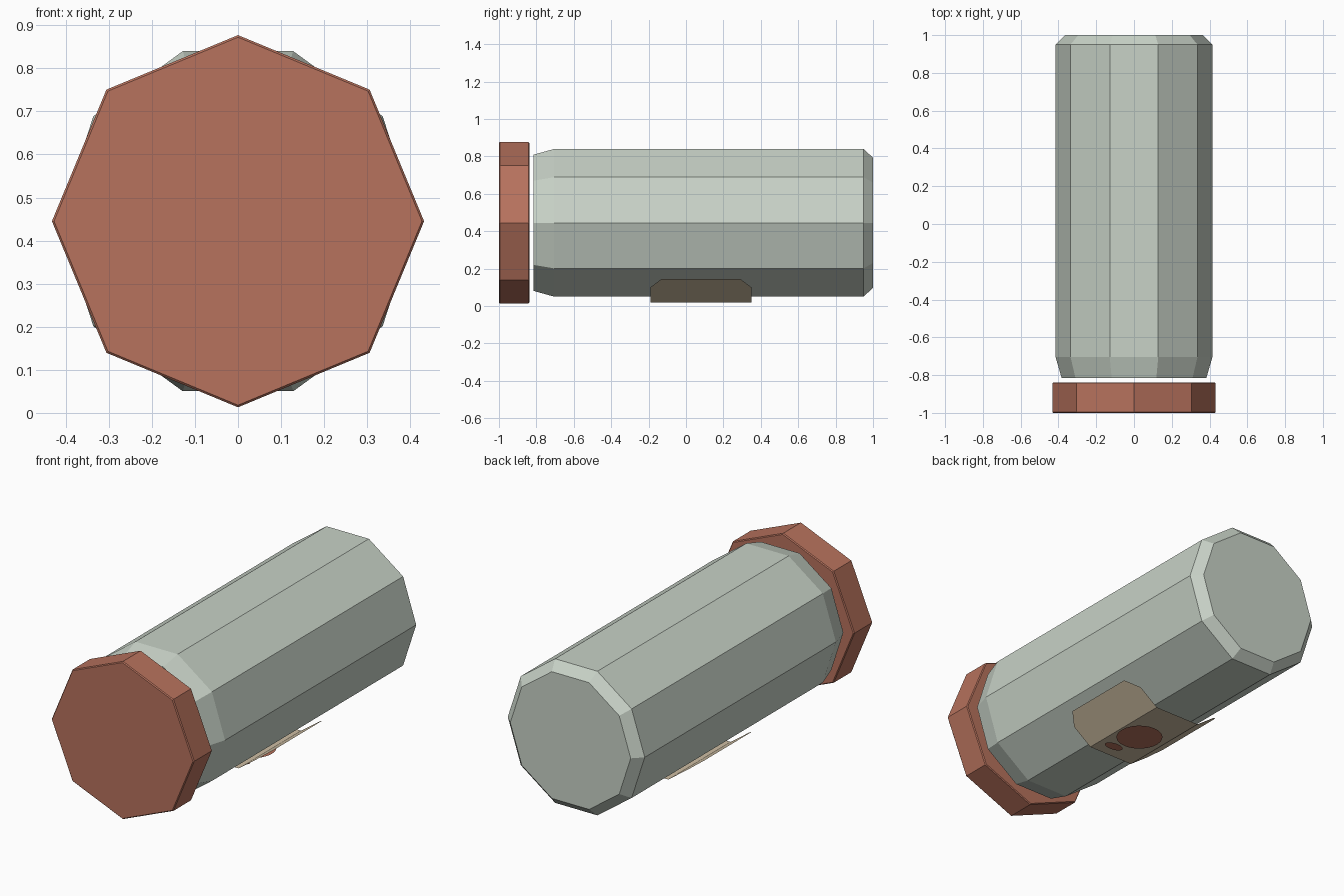
import bpy, bmesh, math
from mathutils import Vector

if "Cube" in bpy.data.objects:
    bpy.data.objects.remove(bpy.data.objects["Cube"], do_unlink=True)

AXIS_Z = 0.445


def material(name, rgb):
    def lin(c):
        c /= 255
        return c / 12.92 if c < 0.04045 else ((c + 0.055) / 1.055) ** 2.4
    col = (*[lin(c) for c in rgb], 1)
    m = bpy.data.materials.new(name)
    m.use_nodes = True
    m.diffuse_color = col
    m.node_tree.nodes["Principled BSDF"].inputs["Base Color"].default_value = col
    return m


def finish(name, bm, mat):
    me = bpy.data.meshes.new(name)
    bm.to_mesh(me)
    bm.free()
    me.materials.append(mat)
    ob = bpy.data.objects.new(name, me)
    bpy.context.collection.objects.link(ob)
    return ob


def lathe(name, profile, sides, mat):
    """Closed prism along y from (y, radius) rings, first vertex on +x."""
    bm = bmesh.new()
    rings = []
    for y, r in profile:
        angles = [math.tau * i / sides for i in range(sides)]
        rings.append([bm.verts.new((r * math.cos(a), y, AXIS_Z + r * math.sin(a)))
                      for a in angles])
    for a, b in zip(rings, rings[1:]):
        for i in range(sides):
            j = (i + 1) % sides
            bm.faces.new((a[i], a[j], b[j], b[i]))
    bm.faces.new(rings[0])
    bm.faces.new(rings[-1])
    bmesh.ops.recalc_face_normals(bm, faces=bm.faces)
    return finish(name, bm, mat)


def disc(name, centre, rx, ry, mat):
    """Flat painted spot facing down."""
    bm = bmesh.new()
    ring = [bm.verts.new(Vector(centre) + Vector((rx * math.cos(a), -ry * math.sin(a), 0)))
            for a in (math.tau * i / 24 for i in range(24))]
    bm.faces.new(ring)
    return finish(name, bm, mat)


sage = material("pale sage", (200, 210, 199))
clay = material("clay red", (183, 114, 93))
cream = material("label beige", (206, 190, 163))

# Bottle body, chamfered at both ends
lathe("bottle_body", [(-0.815, 0.383), (-0.705, 0.415), (0.95, 0.415), (1.0, 0.365)], 10, sage)

# Screw cap with a fine edge bevel
lathe("cap", [(-1.0, 0.427), (-0.995, 0.432), (-0.843, 0.432), (-0.838, 0.427)], 8, clay)

# Thin label wrapped under the body: a flat middle and two corner-cut wings
bm = bmesh.new()
bm.faces.new([bm.verts.new(p) for p in
              ((-0.138, -0.19, 0.02), (-0.138, 0.35, 0.02),
               (0.138, 0.35, 0.02), (0.138, -0.19, 0.02))])
wing = [(0.138, -0.19), (0.138, 0.35), (0.248, 0.35),
        (0.31, 0.29), (0.31, -0.13), (0.248, -0.19)]
slope = math.tan(math.radians(36))
for side in (1, -1):
    verts = [bm.verts.new((side * x, y, 0.02 + (x - 0.138) * slope)) for x, y in wing]
    bm.faces.new(verts if side > 0 else verts[::-1])
bmesh.ops.remove_doubles(bm, verts=bm.verts, dist=0.001)
finish("label", bm, cream)

# Painted spots on the label
disc("label_large_spot", (0.03, 0.08, 0), 0.12, 0.12, clay)
disc("label_small_spot", (0.07, -0.08, 0), 0.055, 0.03, clay)
